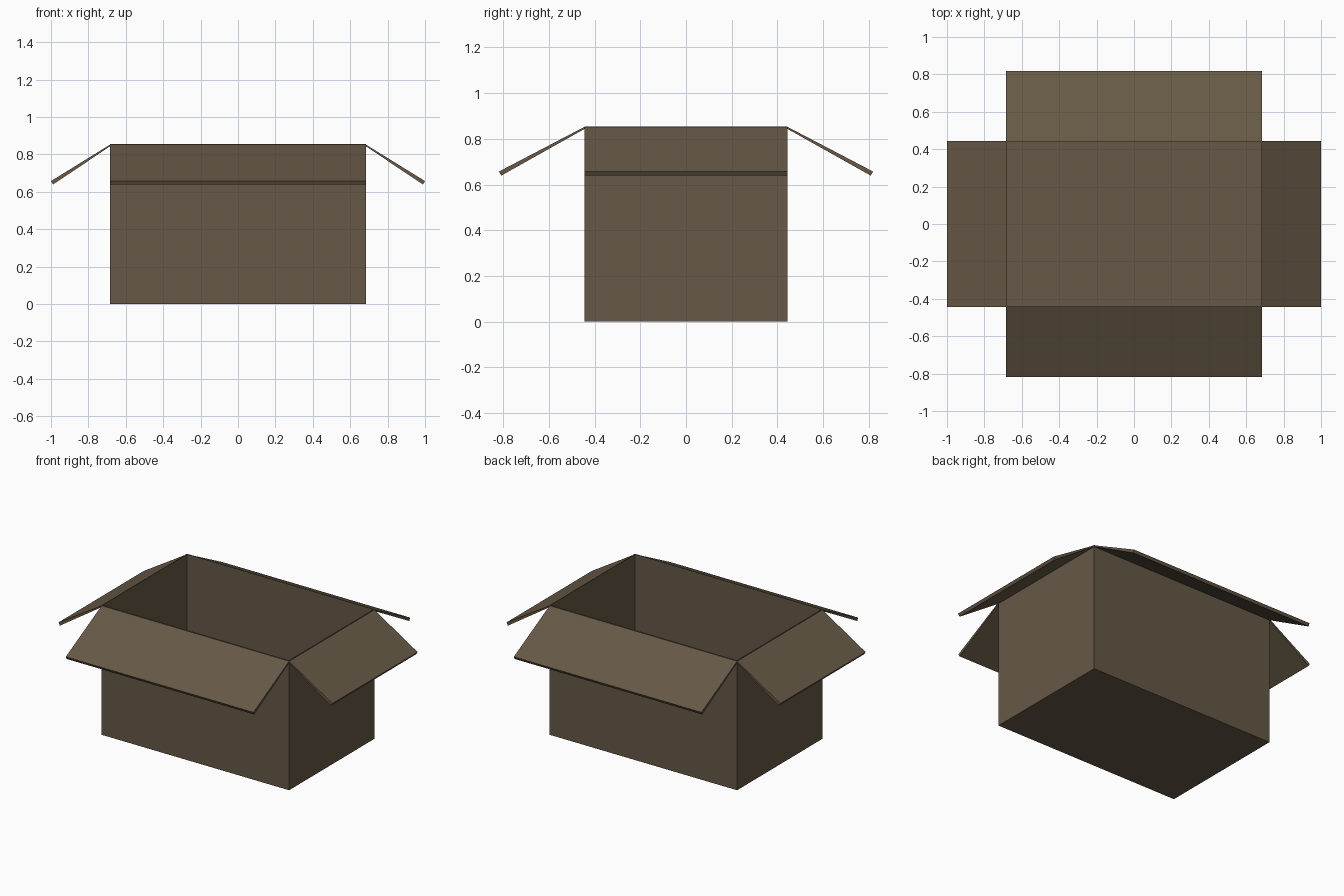
import bpy, bmesh
from mathutils import Vector

if "Cube" in bpy.data.objects:
    bpy.data.objects.remove(bpy.data.objects["Cube"])

HX, HY, H = 0.685, 0.445, 0.855   # half width, half depth, height
WALL = 0.006

card = bpy.data.materials.new("brown cardboard")
card.diffuse_color = (0.133, 0.098, 0.061, 1)
card.use_nodes = True
card.node_tree.nodes["Principled BSDF"].inputs["Base Color"].default_value = card.diffuse_color


def add_object(name, bm):
    bmesh.ops.recalc_face_normals(bm, faces=bm.faces)
    mesh = bpy.data.meshes.new(name)
    bm.to_mesh(mesh)
    bm.free()
    mesh.materials.append(card)
    obj = bpy.data.objects.new(name, mesh)
    bpy.context.collection.objects.link(obj)
    return obj


def extrude_profile(name, profile, half_len, along_x, sign):
    """Sweep an (outward, z) profile along one side of the box."""
    bm = bmesh.new()
    ends = []
    for t in (-half_len, half_len):
        pts = [(t, sign * o, z) if along_x else (sign * o, t, z) for o, z in profile]
        ends.append([bm.verts.new(p) for p in pts])
    a, b = ends
    n = len(profile)
    bm.faces.new(a)
    bm.faces.new(b[::-1])
    for i in range(n):
        j = (i + 1) % n
        bm.faces.new((a[i], b[i], b[j], a[j]))
    return add_object(name, bm)


# Open box body: cube, hollowed by insetting and pushing down the top
bm = bmesh.new()
bmesh.ops.create_cube(bm, size=1)
bmesh.ops.scale(bm, vec=Vector((2 * HX, 2 * HY, H)), verts=bm.verts)
bmesh.ops.translate(bm, vec=Vector((0, 0, H / 2)), verts=bm.verts)
top = max(bm.faces, key=lambda f: f.calc_center_median().z)
bmesh.ops.inset_region(bm, faces=[top], thickness=WALL)
ext = bmesh.ops.extrude_face_region(bm, geom=[top])
floor = [v for v in ext["geom"] if isinstance(v, bmesh.types.BMVert)]
bmesh.ops.translate(bm, vec=Vector((0, 0, WALL - H)), verts=floor)
if top.is_valid:
    bmesh.ops.delete(bm, geom=[top], context='FACES_ONLY')
add_object("box_body", bm)

# Four folded-out flaps, slightly thinner at the hinge
side = [(HX - WALL, H), (1.0, 0.657), (0.989, 0.639), (HX - WALL, H - 0.009)]
long = [(HY - WALL, H), (0.818, 0.657), (0.808, 0.639), (HY - WALL, H - 0.009)]
for label, sign in (("left", -1), ("right", 1)):
    extrude_profile(label + "_flap", side, HY, False, sign)
for label, sign in (("front", -1), ("back", 1)):
    extrude_profile(label + "_flap", long, HX, True, sign)
